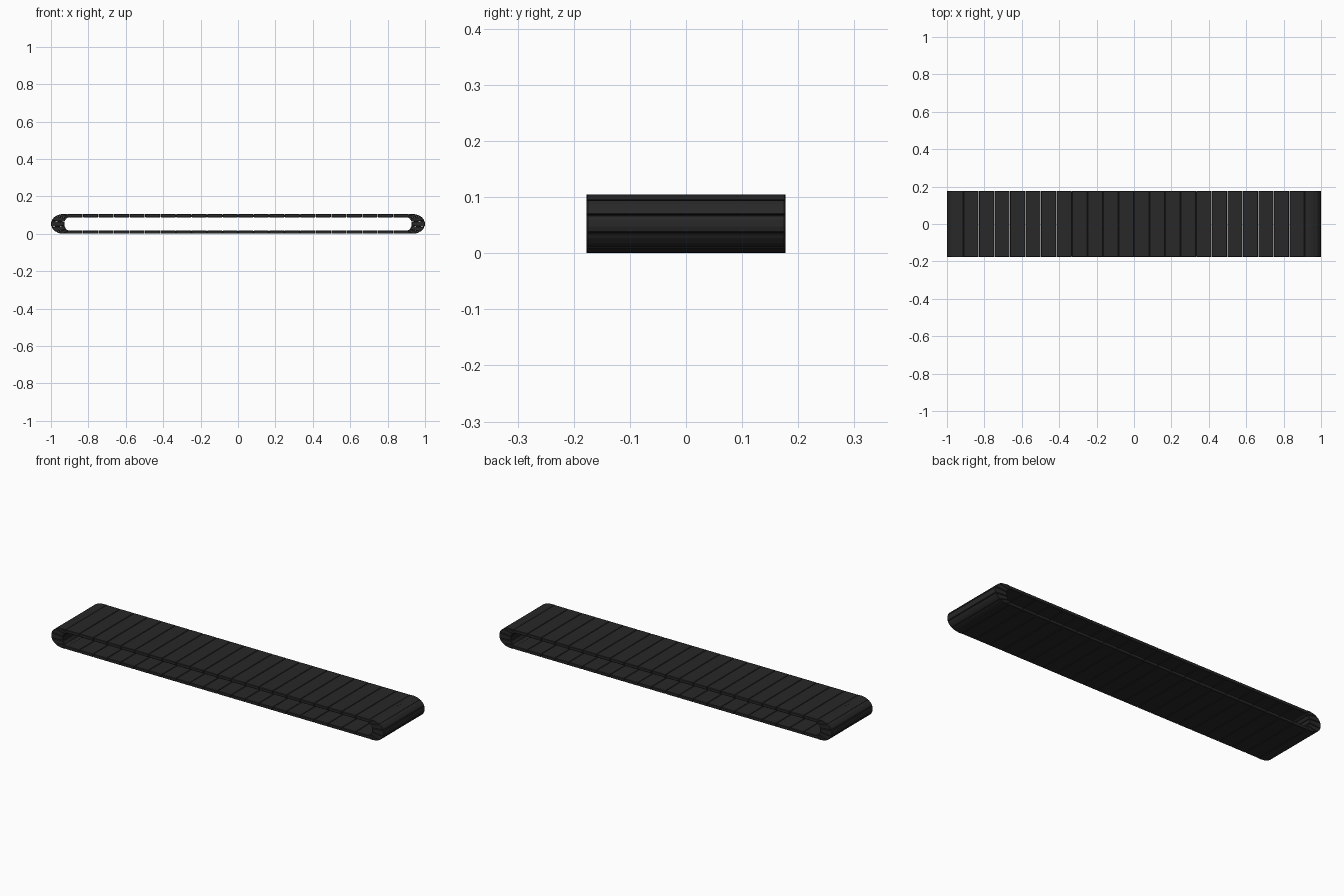
import bpy, bmesh, math

if "Cube" in bpy.data.objects:
    bpy.data.objects.remove(bpy.data.objects["Cube"])

HALF_W, H = 0.177, 0.105        # half width and total height of the loop
MID, WALL = H / 2, 0.017        # centre height, plate thickness
PITCH, N = 0.083, 11            # plate spacing on the straight runs
END_N, SUB = 5, 3               # plates around each end, facets per plate

mat = bpy.data.materials.new("dark_rubber")
mat.diffuse_color = (0.022, 0.021, 0.022, 1)
mat.use_nodes = True
mat.node_tree.nodes["Principled BSDF"].inputs["Base Color"].default_value = mat.diffuse_color


def end_pair(side, a):
    """Outer and inner point on the rounded end, a = angle from horizontal."""
    c, s = math.cos(a), math.sin(a)
    outer = (side * (0.935 + 0.065 * c), MID + MID * s)
    inner = (side * (0.900 + 0.029 * c), MID + (MID - WALL) * s)
    return outer, inner


def flat_pair(x, up):
    return (x, MID + up * MID), (x, MID + up * (MID - WALL))


def plate(name, pairs):
    """Extrude a strip cross-section (outer/inner pairs) across the width."""
    poly = [p[0] for p in pairs] + [p[1] for p in reversed(pairs)]
    bm = bmesh.new()
    face = bm.faces.new([bm.verts.new((x, -HALF_W, z)) for x, z in poly])
    ext = bmesh.ops.extrude_face_region(bm, geom=[face])
    verts = [v for v in ext["geom"] if isinstance(v, bmesh.types.BMVert)]
    bmesh.ops.translate(bm, verts=verts, vec=(0, 2 * HALF_W, 0))
    bmesh.ops.recalc_face_normals(bm, faces=bm.faces)
    me = bpy.data.meshes.new(name)
    bm.to_mesh(me)
    bm.free()
    me.materials.append(mat)
    ob = bpy.data.objects.new(name, me)
    bpy.context.collection.objects.link(ob)
    # small edge bevel makes the grooves between plates
    bev = ob.modifiers.new("edge", 'BEVEL')
    bev.width, bev.segments = 0.002, 1
    bev.limit_method, bev.angle_limit = 'ANGLE', math.radians(40)


GAP = 0.0008
# Straight runs, top and bottom
for up, label in ((1, "top"), (-1, "bottom")):
    for i in range(-N, N):
        x0, x1 = i * PITCH + GAP, (i + 1) * PITCH - GAP
        plate(f"{label}_plate_{i + N}", [flat_pair(x0, up), flat_pair(x1, up)])
    # joining plates into the rounded ends
    for side in (-1, 1):
        start = N * PITCH + GAP
        o, inn = flat_pair(side * start, up)
        o2 = (side * 0.935, o[1])
        plate(f"{label}_joint_plate", [(o, (side * 0.9, inn[1])), (o2, (side * 0.9005, inn[1]))])

# Wedge plates around both ends
for side in (-1, 1):
    for k in range(END_N):
        a0 = math.pi * (k / END_N - 0.5) + 0.008
        a1 = math.pi * ((k + 1) / END_N - 0.5) - 0.008
        plate(f"end_plate_{k}",
              [end_pair(side, a0 + (a1 - a0) * j / SUB) for j in range(SUB + 1)])
